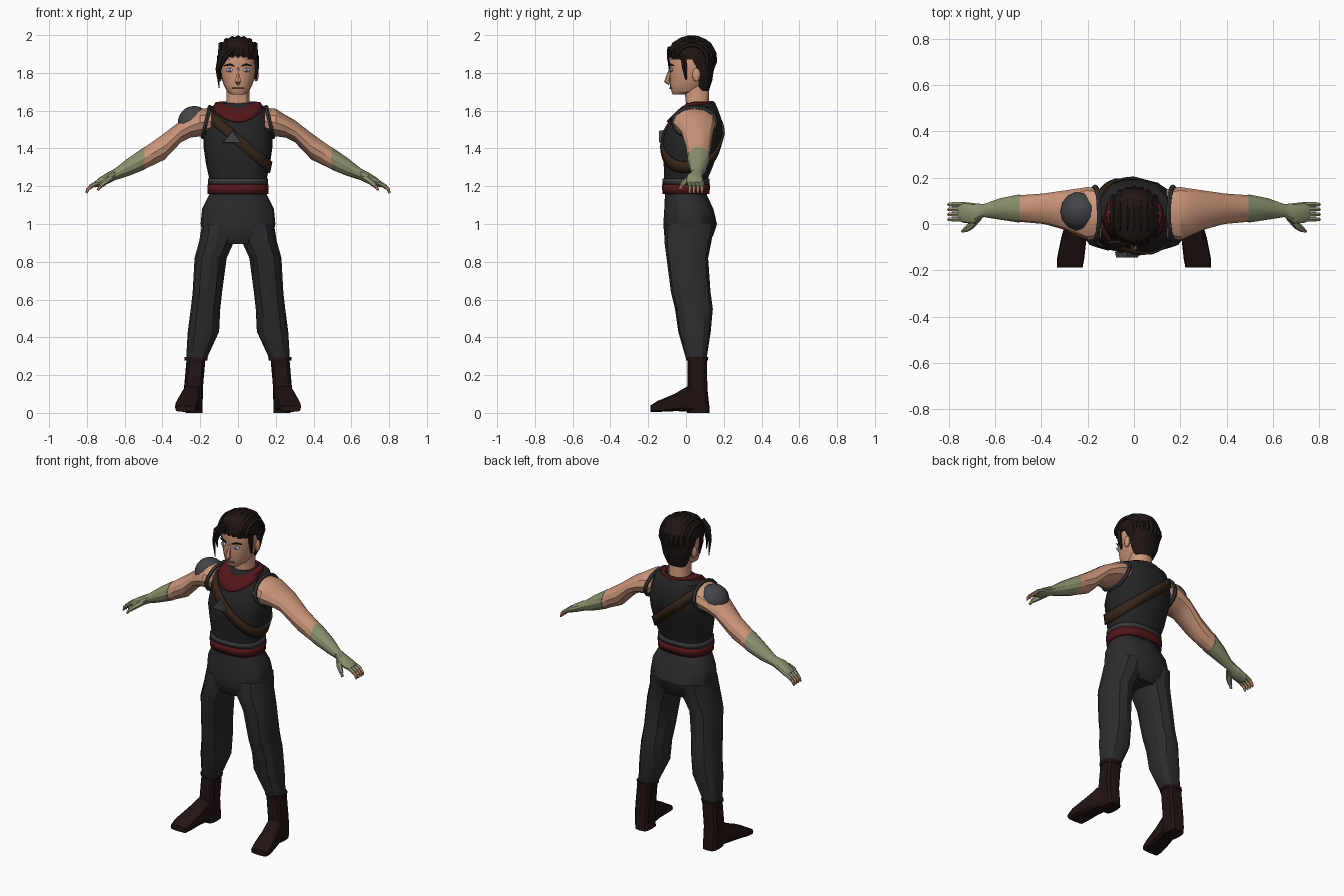
import bpy, bmesh
from math import sin, cos, pi, sqrt, radians
from mathutils import Vector

COLORS = dict(skin=(.62, .31, .2), vest=(.017, .017, .019), pants=(.025, .025, .027),
              hair=(.014, .008, .007), glove=(.26, .29, .16), boot=(.016, .007, .006),
              red=(.085, .008, .01), leather=(.035, .018, .009), steel=(.055, .058, .065),
              trim=(.04, .04, .042), white=(.7, .7, .72), iris=(.12, .2, .4), lip=(.25, .1, .07))
MATS = {}
for key, c in COLORS.items():
    MATS[key] = bpy.data.materials.new(key)
    MATS[key].diffuse_color = (*c, 1)


def build(name, rows, mat, mirror=False, caps=True, solid=0):
    """Skin a list of closed point loops into one object."""
    bm = bmesh.new()
    loops = [[bm.verts.new(p) for p in row] for row in rows]
    for a, b in zip(loops, loops[1:]):
        for i in range(len(a)):
            j = (i + 1) % len(a)
            bm.faces.new((a[i], a[j], b[j], b[i]))
    if caps:
        bm.faces.new(loops[0])
        bm.faces.new(loops[-1])
    bmesh.ops.recalc_face_normals(bm, faces=bm.faces)
    me = bpy.data.meshes.new(name)
    bm.to_mesh(me)
    bm.free()
    me.materials.append(MATS[mat])
    ob = bpy.data.objects.new(name, me)
    bpy.context.collection.objects.link(ob)
    if solid:
        m = ob.modifiers.new("thickness", 'SOLIDIFY')
        m.thickness, m.offset = solid, 0
    if mirror:
        ob.modifiers.new("mirror", 'MIRROR')
    return ob


def sup(t, p):
    """Point on a unit superellipse."""
    f = lambda v: (1 if v > 0 else -1) * abs(v) ** (2 / p)
    return f(cos(t)), f(sin(t))


def loft(name, rings, mat, axis='z', n=14, p=2.3, phase=0, **kw):
    """Rings are (x, y, z, half size u, half size v), square to the axis."""
    iu, iv = {'x': (1, 2), 'y': (0, 2), 'z': (0, 1)}[axis]
    rows = []
    for *c, ru, rv in rings:
        row = []
        for k in range(n):
            u, v = sup(2 * pi * k / n + phase, p)
            q = Vector(c)
            q[iu] += ru * u
            q[iv] += rv * v
            row.append(q)
        rows.append(row)
    return build(name, rows, mat, **kw)


def tube(name, pts, radii, mat, ref=(0, 1, 0), n=6, **kw):
    pts = [Vector(q) for q in pts]
    rows = []
    for i, q in enumerate(pts):
        t = (pts[min(i + 1, len(pts) - 1)] - pts[max(i - 1, 0)]).normalized()
        s = t.cross(Vector(ref)).normalized()
        u = s.cross(t)
        r = radii[i] if isinstance(radii, (list, tuple)) else radii
        rows.append([q + r * (s * cos(2 * pi * k / n) + u * sin(2 * pi * k / n)) for k in range(n)])
    return build(name, rows, mat, **kw)


def ball(name, c, r, mat, a0=-1.5, **kw):
    steps = [a0 + (1.5 - a0) * i / 6 for i in range(7)]
    return loft(name, [(c[0], c[1], c[2] + r[2] * sin(a), r[0] * cos(a), r[1] * cos(a))
                       for a in steps], mat, p=2, **kw)


# Vest body
TORSO = [(0, 0, 1.15, .148, .112), (0, 0, 1.24, .152, .117), (0, .015, 1.32, .17, .135),
         (0, .025, 1.42, .184, .153), (0, .04, 1.48, .18, .155), (0, .055, 1.56, .165, .133),
         (0, .075, 1.62, .148, .09), (0, .075, 1.64, .1, .075)]
loft("vest", TORSO, 'vest', n=18, p=2.5)
tube("armhole_trim", [(.168 - .018 * sin(a), .045 + .115 * cos(a), 1.54 + .08 * sin(a))
                      for a in [2 * pi * i / 16 for i in range(17)]], .011, 'trim', (1, 0, 0), mirror=True)


def torso_at(z):
    for a, b in zip(TORSO, TORSO[1:]):
        if z <= b[2]:
            f = max(0, (z - a[2]) / (b[2] - a[2]))
            return [s + (e - s) * f for s, e in zip(a, b)]
    return TORSO[-1]


def band(name, z0, slope, half, off, mat):
    """Strip wrapped round the torso in a tilted plane."""
    rows = []
    for dz in (-half, half):
        row = []
        for k in range(36):
            u, v = sup(2 * pi * k / 36, 2.5)
            x = 0
            for _ in range(12):
                z = z0 + dz + slope * x
                _, cy, _, rx, ry = torso_at(z)
                x = .5 * x + .5 * (rx + off) * u
            row.append((x, cy + (ry + off) * v, z))
        rows.append(row)
    build(name, rows, mat, caps=False, solid=.012)


band("belt", 1.185, 0, .025, .006, 'red')
band("waist_trim", 1.225, 0, .015, .002, 'trim')
band("chest_strap", 1.445, -.85, .035, .005, 'leather')
loft("strap_plate", [(-.03, -.12, 1.452, .06, .045), (-.03, -.144, 1.452, .055, .041)], 'steel',
     axis='y', n=3, p=2, phase=pi / 2)

# Scarf collar, dipping to a point in front
scarf = []
for rx, ry, cy, z, dip in ((.07, .07, .065, 1.625, .03), (.085, .085, .06, 1.645, .04),
                           (.118, .108, .042, 1.64, .07), (.132, .13, .03, 1.605, .065)):
    ang = [2 * pi * k / 20 for k in range(20)]
    scarf.append([(rx * cos(a), cy + ry * sin(a), z - dip * max(0, -sin(a)) ** 2) for a in ang])
build("scarf", scarf, 'red', caps=False, solid=.01)

# Trousers
loft("trouser_hips", [(0, .01, .895, .15, .1), (0, .015, .94, .185, .13), (0, .022, 1.0, .198, .142),
                      (0, .015, 1.08, .19, .13), (0, -.003, 1.165, .148, .108)], 'pants', n=16)
loft("trouser_leg", [(.222, .055, .28, .053, .053), (.183, .045, .43, .083, .086),
                     (.172, .042, .55, .078, .1), (.162, .025, .64, .078, .105),
                     (.145, .007, .82, .085, .11), (.112, .01, .91, .093, .125),
                     (.1, .022, 1.0, .09, .13)], 'pants', n=12, mirror=True)

# Boots
loft("boot_shaft", [(.232, .065, 0, .045, .06), (.235, .065, .04, .048, .058),
                    (.236, .06, .13, .05, .053), (.222, .06, .29, .05, .051)],
     'boot', n=12, p=3.5, mirror=True)
loft("boot_foot", [(.235, .06, .075, .045, .07), (.245, .01, .075, .049, .067),
                   (.26, -.06, .055, .055, .046), (.274, -.15, .034, .059, .029),
                   (.277, -.188, .023, .055, .017)], 'boot', axis='y', n=12, p=4, mirror=True)
loft("boot_cuff", [(.222, .058, .277, .06, .058), (.222, .058, .295, .062, .06)],
     'boot', n=12, mirror=True)

# Arms, gloves and hands
loft("arm", [(.14, .045, 1.545, .105, .07), (.2, .045, 1.537, .115, .073), (.25, .052, 1.518, .1, .06),
             (.3, .06, 1.492, .085, .058), (.39, .066, 1.41, .066, .07), (.5, .067, 1.345, .057, .057)],
     'skin', axis='x', n=12, p=2, mirror=True)
loft("glove", [(.495, .067, 1.348, .061, .06), (.58, .065, 1.302, .046, .048),
               (.65, .058, 1.263, .028, .031), (.69, .045, 1.243, .045, .03),
               (.735, .05, 1.222, .045, .023), (.76, .053, 1.208, .039, .015)],
     'glove', axis='x', n=12, p=2, mirror=True)
for i in range(4):
    y = .02 + .0215 * i
    tube(f"glove_finger_{i}", [(.74, y, 1.218), (.765, y, 1.208), (.784, y, 1.195)], .0115, 'glove', mirror=True)
    tube(f"fingertip_{i}", [(.78, y, 1.198), (.796, y, 1.183), (.802, y, 1.163)],
         (.009, .009, .006), 'skin', mirror=True)
tube("glove_thumb", [(.675, .03, 1.245), (.705, -.008, 1.222), (.73, -.026, 1.2)],
     (.019, .016, .012), 'glove', mirror=True)
tube("thumb_tip", [(.727, -.024, 1.203), (.742, -.032, 1.18)], (.01, .007), 'skin', mirror=True)

# Single shoulder pad
ball("shoulder_pad", (-.232, .055, 1.535), (.087, .087, .09), 'steel', a0=-.1)

# Head and face
loft("neck", [(0, .065, 1.58, .075, .07), (0, .06, 1.64, .062, .062), (0, .055, 1.75, .062, .068)], 'skin')
loft("head", [(0, -.038, 1.685, .035, .032), (0, -.012, 1.7, .058, .066), (0, .015, 1.74, .077, .1),
              (0, .028, 1.79, .092, .115), (0, .03, 1.83, .097, .116), (0, .03, 1.88, .098, .122),
              (0, .03, 1.94, .085, .11), (0, .03, 1.97, .05, .07)], 'skin', n=18)
tube("nose", [(0, -.078, 1.825), (0, -.092, 1.785), (0, -.1, 1.755), (0, -.085, 1.742)],
     (.008, .012, .016, .01), 'skin', (1, 0, 0))
ball("ear", (.096, .055, 1.79), (.014, .022, .036), 'skin', mirror=True)
ball("eye", (.044, -.077, 1.815), (.021, .009, .011), 'white', mirror=True)
ball("iris", (.044, -.083, 1.815), (.009, .006, .01), 'iris', mirror=True)
tube("eyebrow", [(.02, -.088, 1.836), (.045, -.084, 1.845), (.073, -.066, 1.838)],
     (.004, .006, .003), 'hair', (0, 0, 1), mirror=True)
tube("mouth", [(-.03, -.078, 1.718), (0, -.085, 1.719), (.03, -.078, 1.718)], .004, 'lip', (0, 0, 1))

# Hair: cap, nape, combed locks, sideburns and fringe
loft("hair_cap", [(0, .032, 1.872, .105, .122), (0, .032, 1.92, .106, .124), (0, .03, 1.96, .086, .103),
                  (0, .03, 1.983, .052, .066), (0, .03, 1.99, .015, .02)], 'hair', n=18)
loft("hair_nape", [(0, .09, 1.705, .058, .032), (0, .09, 1.76, .084, .05),
                   (0, .082, 1.82, .1, .068), (0, .062, 1.885, .106, .095)], 'hair')
for i in range(7):
    x = -.09 + .03 * i
    s = sqrt(1 - (x / .125) ** 2)
    path = [(x, .03 - .12 * s * cos(a), 1.87 + .114 * s * sin(a)) for a in [.1 + 3.1 * k / 9 for k in range(10)]]
    path.append((x * .8, .035 + .085 * s, 1.77))
    tube(f"hair_lock_{i}", path, [.008] + [.016] * 9 + [.008], 'hair', (1, 0, 0))
tube("sideburn", [(.094, -.015, 1.89), (.096, -.008, 1.83), (.093, 0, 1.765)], (.018, .016, .005),
     'hair', mirror=True)
tube("fringe_long", [(-.05, -.085, 1.93), (-.09, -.085, 1.89), (-.108, -.082, 1.82), (-.1, -.082, 1.72)],
     (.016, .018, .011, .002), 'hair')
tube("fringe_short", [(-.02, -.085, 1.93), (-.07, -.088, 1.885), (-.094, -.075, 1.83), (-.1, -.06, 1.77)],
     (.014, .016, .01, .002), 'hair')

# Soft shading with crisp folds
for ob in bpy.context.collection.objects:
    ob.select_set(True)
    bpy.context.view_layer.objects.active = ob
bpy.ops.object.shade_smooth_by_angle(angle=radians(28))
